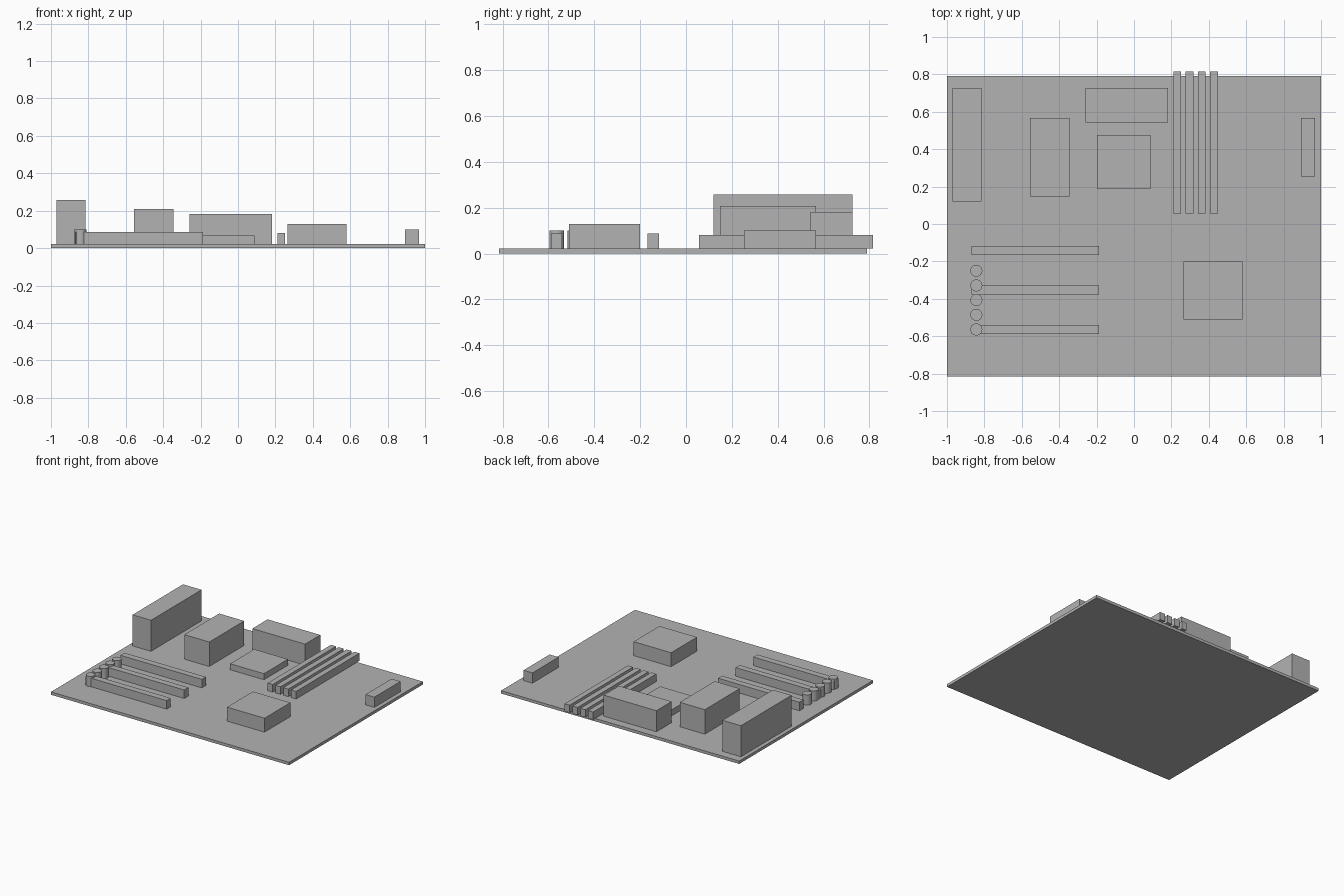
import bpy

# Remove the default cube
cube = bpy.data.objects.get("Cube")
if cube:
    bpy.data.objects.remove(cube, do_unlink=True)

BOARD_TOP = 0.022

# Single grey finish
grey = bpy.data.materials.new("plain_grey")
grey.use_nodes = True
colour = (0.45, 0.45, 0.45, 1)
grey.diffuse_color = colour
grey.node_tree.nodes["Principled BSDF"].inputs["Base Color"].default_value = colour


def box(name, x, y, top, bottom=BOARD_TOP):
    """Block spanning the given x and y ranges, from bottom to top."""
    bpy.ops.mesh.primitive_cube_add(
        size=1, location=(sum(x) / 2, sum(y) / 2, (top + bottom) / 2))
    ob = bpy.context.object
    ob.name = name
    ob.scale = (x[1] - x[0], y[1] - y[0], top - bottom)
    bpy.ops.object.transform_apply(location=False, rotation=False, scale=True)
    ob.data.materials.append(grey)
    return ob


# Circuit board
box("board", (-1, 1), (-0.815, 0.79), BOARD_TOP, 0)

# Rear connectors
box("tall_port_block", (-0.97, -0.815), (0.12, 0.726), 0.258)
box("middle_port_block", (-0.555, -0.345), (0.148, 0.567), 0.208)
box("wide_port_block", (-0.26, 0.183), (0.543, 0.726), 0.182)

# Chips and side connector
box("processor", (-0.197, 0.087), (0.187, 0.475), 0.068)
box("heat_sink", (0.265, 0.58), (-0.51, -0.2), 0.128)
box("power_connector", (0.893, 0.968), (0.254, 0.567), 0.1)

# Memory slots
for i in range(4):
    x = 0.21 + i * 0.0655
    box(f"memory_slot_{i + 1}", (x, x + 0.042), (0.057, 0.815), 0.08)

# Expansion slots
for i in range(3):
    y = -0.167 - i * 0.211
    box(f"expansion_slot_{i + 1}", (-0.87, -0.187), (y, y + 0.049), 0.087)

# Row of capacitors
for i in range(5):
    height = 0.1 - BOARD_TOP
    bpy.ops.mesh.primitive_cylinder_add(
        vertices=32, radius=0.032, depth=height,
        location=(-0.843, -0.25 - i * 0.0785, BOARD_TOP + height / 2))
    cap = bpy.context.object
    cap.name = f"capacitor_{i + 1}"
    cap.data.materials.append(grey)
    bpy.ops.object.shade_smooth_by_angle()
